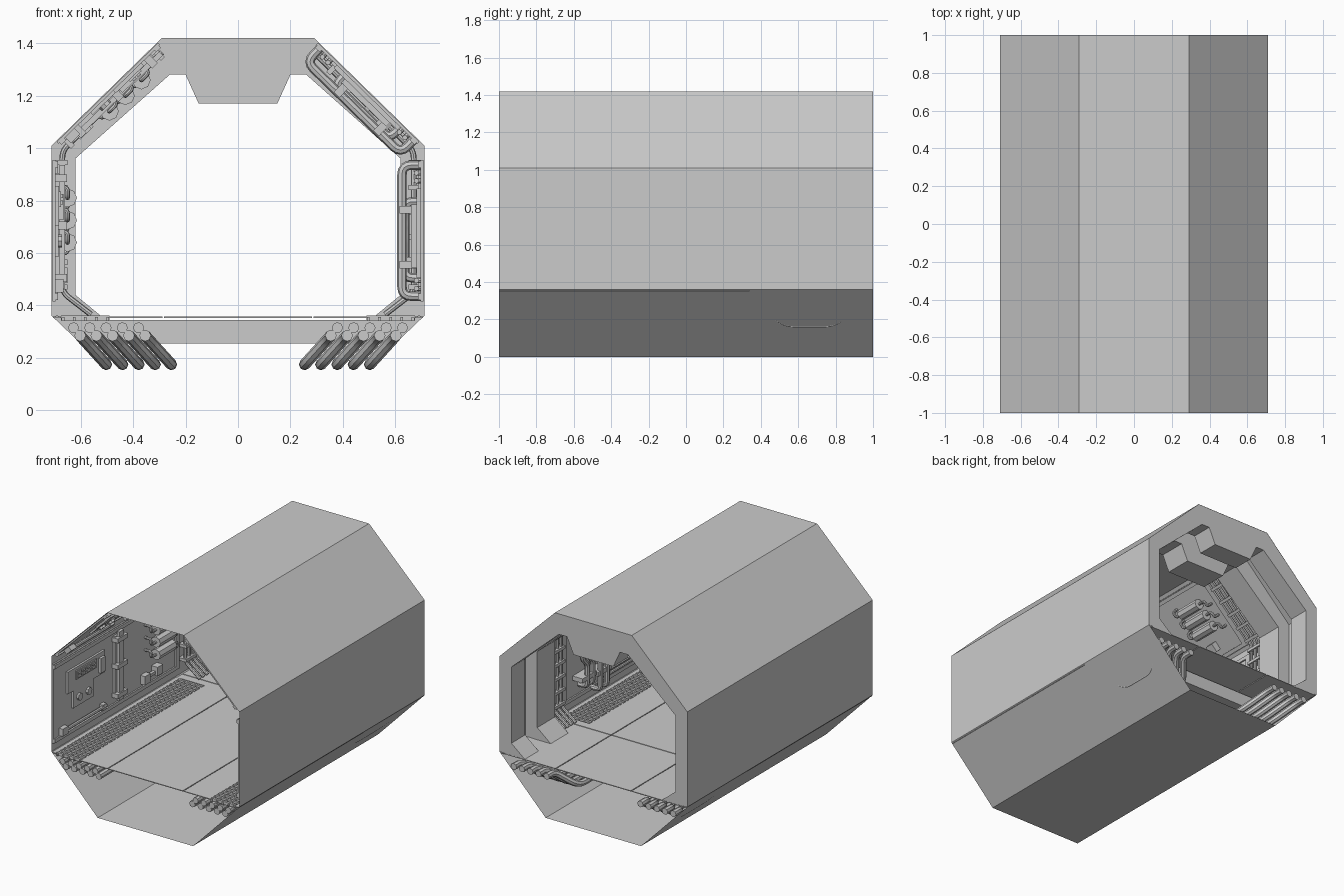
import bpy, bmesh, math
from mathutils import Vector, Matrix

if "Cube" in bpy.data.objects:
    bpy.data.objects.remove(bpy.data.objects["Cube"])


def make(name, bm, smooth=False):
    bmesh.ops.recalc_face_normals(bm, faces=bm.faces)
    me = bpy.data.meshes.new(name)
    bm.to_mesh(me)
    bm.free()
    ob = bpy.data.objects.new(name, me)
    bpy.context.collection.objects.link(ob)
    return ob


def prism(name, pts, y0, y1):
    """Extrude an (x, z) outline along y."""
    bm = bmesh.new()
    f = bm.faces.new([bm.verts.new((x, y0, z)) for x, z in pts])
    ext = bmesh.ops.extrude_face_region(bm, geom=[f])
    bmesh.ops.translate(bm, vec=(0, y1 - y0, 0),
                        verts=[v for v in ext['geom'] if isinstance(v, bmesh.types.BMVert)])
    return make(name, bm)


def boxes(name, spans, M=Matrix()):
    """Join boxes given as (x0, x1, y0, y1, z0, z1), placed by M."""
    bm = bmesh.new()
    for a, b, c, d, e, f in spans:
        m = Matrix.Translation(((a + b) / 2, (c + d) / 2, (e + f) / 2)) @ Matrix.Diagonal((b - a, d - c, f - e, 1))
        bmesh.ops.create_cube(bm, size=1, matrix=M @ m)
    return make(name, bm)


def pipes(name, paths, r, M=Matrix(), bend=0.03):
    """Round tubes along paths with rounded corners."""
    cu = bpy.data.curves.new(name, 'CURVE')
    cu.dimensions, cu.bevel_depth, cu.bevel_resolution, cu.use_fill_caps = '3D', r, 2, True
    for path in paths:
        p = [Vector(q) for q in path]
        out = [p[0]]
        for a, b, c in zip(p, p[1:], p[2:]):
            d0, d1 = a - b, c - b
            k = min(bend, d0.length * .49, d1.length * .49)
            s, e = b + d0.normalized() * k, b + d1.normalized() * k
            out += [s.lerp(b, t).lerp(b.lerp(e, t), t) for t in (0, .25, .5, .75, 1)]
        out.append(p[-1])
        sp = cu.splines.new('POLY')
        sp.points.add(len(out) - 1)
        for q, v in zip(sp.points, out):
            q.co = (*(M @ v), 1)
        sp.use_smooth = True
    ob = bpy.data.objects.new(name, cu)
    bpy.context.collection.objects.link(ob)
    dg = bpy.context.evaluated_depsgraph_get()
    me = bpy.data.meshes.new_from_object(ob.evaluated_get(dg))
    bpy.data.objects.remove(ob)
    ob = bpy.data.objects.new(name, me)
    bpy.context.collection.objects.link(ob)
    bpy.context.view_layer.objects.active = ob
    bpy.ops.object.select_all(action='DESELECT')
    ob.select_set(True)
    bpy.ops.object.shade_smooth_by_angle(angle=math.radians(40))


def mirror(half):
    return half + [(-x, z) for x, z in reversed(half)]


# Outer octagonal skin, open at both ends
bm = bmesh.new()
ring = mirror([(.29, 1.42), (.71, 1.01), (.71, .36), (.36, 0)])
a = [bm.verts.new((x, -1, z)) for x, z in ring]
b = [bm.verts.new((x, 1, z)) for x, z in ring]
for i in range(8):
    j = (i + 1) % 8
    bm.faces.new((a[i], a[j], b[j], b[i]))
make("outer_hull", bm)

# Structural ribs near the rear, with ceiling drop
outer = [(-.71, .36), (-.71, 1.01), (-.29, 1.42), (.29, 1.42), (.71, 1.01), (.71, .36)]
inner = [(.51, .35), (.62, .44), (.62, .96), (.26, 1.28), (.2, 1.28), (.15, 1.17)]
inner += [(-x, z) for x, z in reversed(inner)]
for n, (y0, y1) in enumerate([(.85, .999), (.53, .72)]):
    prism(f"rib_{n}", outer + inner, y0, y1)
prism("rib_crossbeam", [(-.71, .36), (-.6, .255), (.6, .255), (.71, .36), (.51, .345), (-.51, .345)], .53, .72)

# Floor plates with thin seams
t = (.352, .357)
floor = [(-.282, .282, -1, .397, *t), (-.282, .282, .403, 1, *t)]
for s in (-1, 1):
    def sx(x0, x1):
        return tuple(sorted((s * x0, s * x1)))
    floor += [(*sx(.288, .49), -1, .397, *t), (*sx(.288, .7), .403, 1, *t),
              (*sx(.49, .7), .34, .397, *t), (*sx(.675, .705), -1, .34, *t)]
boxes("floor_plates", floor)

# Side floor gratings and under-floor pipes
for s, side in ((-1, "left"), (1, "right")):
    bars = []
    for i in range(5):
        x = s * (.497 + i * .0425)
        bars.append((x - .005, x + .005, -1, .33, .34, .356))
    for i in range(34):
        y = -.985 + i * .0395
        bars.append((min(s * .49, s * .675), max(s * .49, s * .675), y - .008, y + .008, .342, .362))
    boxes(f"floor_grate_{side}", bars)
    dips, straight = [], []
    for i in range(5):
        x = .602 - i * .062
        xi = x - .10
        dips.append([(s * x, -1, .285), (s * x, .40, .285), (s * xi, .52, .175),
                     (s * xi, .80, .175), (s * x, .92, .285), (s * x, 1, .285)])
        straight.append([(s * (x + .025), -1, .315), (s * (x + .025), .5, .315)])
    pipes(f"underfloor_pipes_{side}", dips, .022, bend=.06)
    pipes(f"underfloor_conduits_{side}", straight, .021)


def frame(s, cx, cz, vx, vz):
    """Wall frame: local x along the hall, y up the wall, z inward."""
    v = Vector((vx, 0, vz)).normalized()
    n = Vector((v.z, 0, -v.x))
    M = Matrix(((0, v.x, n.x, cx), (1, 0, 0, 0), (0, v.z, n.z, cz), (0, 0, 0, 1)))
    return Matrix.Diagonal((s, 1, 1, 1)) @ M


WALLS = {"wall": (-.71, .685, 0, 1), "slope": (-.5, 1.215, .42, .41)}

for kind, spec in WALLS.items():
    for s, side in ((-1, "right"), (1, "left")):
        M = frame(s, *spec)
        tag = f"{side}_{kind}"
        # Backing panel with edge trims
        boxes(f"panel_{tag}", [(-.995, .35, -.27, .27, .003, .014), (-.995, .35, .24, .265, .014, .024),
                               (-.995, .35, -.265, -.24, .014, .024), (.31, .35, -.24, .24, .014, .024)], M)
    # Left side: control unit
    M = frame(1, *spec)
    unit = [(-.86, -.46, .02, .17, .014, .028), (-.80, -.58, -.1, .02, .014, .026),
            (-.78, -.56, .09, .15, .028, .036), (-.53, -.48, .04, .14, .028, .045)]
    unit += [(-.77 + i * .05, -.735 + i * .05, .1 + j * .024, .116 + j * .024, .036, .042)
             for i in range(4) for j in range(2)]
    boxes(f"control_unit_{kind}", unit, M)
    pipes(f"control_dials_{kind}", [[(u, -.04, .02), (u, -.04, .04)] for u in (-.74, -.64)], .025, M)
    # Upright strut with clamps
    strut = [(-.355, -.265, -.2, .22, .014, .03), (-.335, -.285, -.22, .25, .03, .05)]
    strut += [(-.365, -.255, v - .015, v + .015, .014, .058) for v in (-.18, .02, .2)]
    boxes(f"upright_strut_{kind}", strut, M)
    # Three canisters with bent feed pipes
    vs = (-.045, .04, .125)
    pipes(f"canisters_{kind}", [[(.04, v, .06), (.22, v, .06)] for v in vs], .036, M)
    feeds = []
    for v in vs:
        feeds += [[(.04, v, .06), (-.01, v, .06), (-.01, v + .04, .06), (-.01, v + .04, .01)],
                  [(.22, v, .06), (.27, v, .06), (.27, v - .04, .06), (.27, v - .04, .01)]]
    pipes(f"canister_feeds_{kind}", feeds, .009, M, .015)
    # Valve block and long rod along the bottom
    boxes(f"valve_block_{kind}", [(-.06, .0, -.22, -.16, .014, .05), (.06, .12, -.2, -.14, .014, .06),
                                  (0, .06, -.19, -.17, .025, .045), (-.94, -.88, -.235, -.185, .014, .045),
                                  (-.5, -.46, -.23, -.19, .014, .04)], M)
    pipes(f"long_rod_{kind}", [[(-.9, -.21, .032), (-.45, -.21, .032)]], .012, M)

    # Right side: looped upright pipes, junction boxes, lengthwise conduits
    M = frame(-1, *spec)
    loops = [[(u, -.25, .01), (u, -.25, .085), (u, .25, .085), (u, .25, .01)] for u in (-.04, .03)]
    loops += [[(u, -.18, .01), (u, -.18, .075), (u, -.02, .075), (u + .05, .02, .075), (u + .05, .11, .075),
               (u + .05, .11, .01)] for u in (.1, .16)]
    pipes(f"looped_pipes_{kind}", loops, .018, M, .04)
    junction = [(-.08, .07, v - .015, v + .015, .014, .095) for v in (-.13, .08)]
    junction += [(.08, .23, -.13, -.1, .014, .09), (-.55, -.25, -.12, .12, .014, .03),
                 (-.5, -.3, -.08, .02, .03, .045), (-.47, -.33, .05, .09, .03, .04),
                 (-.9, -.7, -.18, .16, .014, .03), (-.86, -.74, -.14, .1, .03, .05)]
    boxes(f"junction_boxes_{kind}", junction, M)
    pipes(f"wall_conduits_{kind}", [[(-.95, v, .03), (-.1, v, .03), (-.1, v, .01)]
                                    for v in (-.22, -.19, .19, .22)], .01, M)

# Hoops of cable and spacer blocks in the bays beside the ribs
for s, side in ((-1, "left"), (1, "right")):
    hoops = []
    for y in (.39, .43, .47, .51):
        hoops.append([(s * .56, y, .365), (s * .67, y, .45), (s * .67, y, .99), (s * .29, y, 1.365)])
    pipes(f"cable_hoops_{side}", hoops, .011)
    clips = []
    for k in range(6):
        z = .47 + k * .095
        clips.append((min(s * .65, s * .705), max(s * .65, s * .705), .37, .53, z - .01, z + .01))
    boxes(f"cable_clips_{side}", clips)
    boxes(f"slope_clips_{side}", [(.37, .53, v - .01, v + .01, .005, .06) for v in (-.24, -.14, -.04, .06, .16, .24)],
          frame(-s, *WALLS["slope"]))
